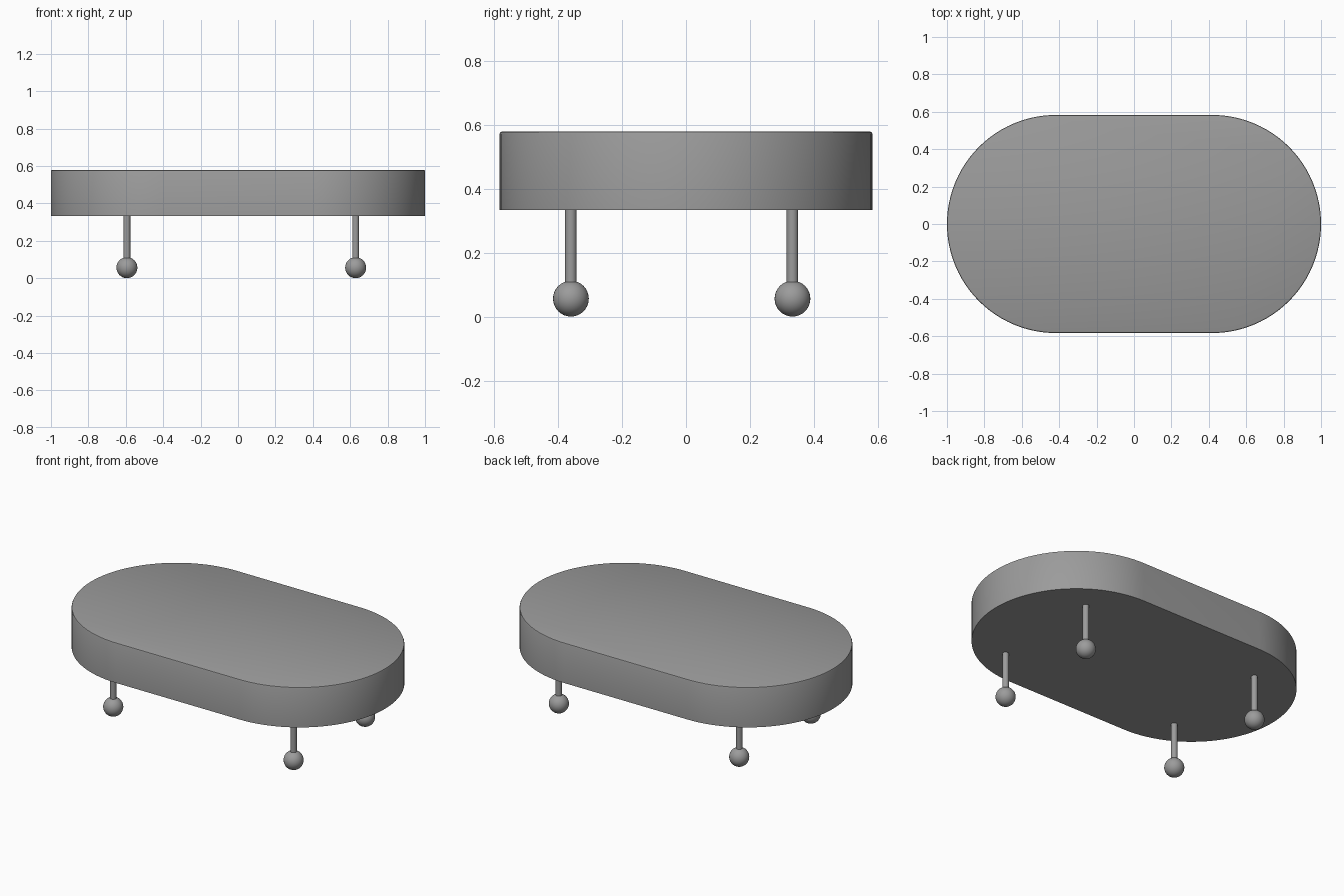
import bpy, bmesh, math

if "Cube" in bpy.data.objects:
    bpy.data.objects.remove(bpy.data.objects["Cube"])

R, CX = 0.583, 0.417          # end radius and end-arc centre of the slab
Z0, Z1 = 0.333, 0.579         # slab underside and top

# Dark grey finish for every part
grey = bpy.data.materials.new("dark_grey")
grey.diffuse_color = (0.33, 0.33, 0.33, 1)
grey.use_nodes = True
grey.node_tree.nodes["Principled BSDF"].inputs["Base Color"].default_value = grey.diffuse_color


def finish(obj):
    obj.data.materials.append(grey)
    bpy.ops.object.select_all(action='DESELECT')
    obj.select_set(True)
    bpy.context.view_layer.objects.active = obj
    bpy.ops.object.shade_smooth_by_angle(angle=math.radians(35))


# Tabletop: extruded stadium outline
bm = bmesh.new()
outline = []
for side, start in ((1, -90), (-1, 90)):
    for i in range(49):
        a = math.radians(start + 180 * i / 48)
        outline.append(bm.verts.new((side * CX + R * math.cos(a), R * math.sin(a), Z0)))
base = bm.faces.new(outline)
ext = bmesh.ops.extrude_face_region(bm, geom=[base], use_keep_orig=True)
bmesh.ops.translate(bm, vec=(0, 0, Z1 - Z0),
                    verts=[g for g in ext['geom'] if isinstance(g, bmesh.types.BMVert)])
bmesh.ops.recalc_face_normals(bm, faces=bm.faces)
# Slightly eased top edge
rim = [e for e in bm.edges if all(v.co.z > Z1 - 1e-4 for v in e.verts)]
bmesh.ops.bevel(bm, geom=rim, offset=0.008, segments=2, profile=0.5, affect='EDGES')
mesh = bpy.data.meshes.new("tabletop")
bm.to_mesh(mesh)
bm.free()
top = bpy.data.objects.new("tabletop", mesh)
bpy.context.collection.objects.link(top)
finish(top)

# Four thin legs with ball feet
for xn, x in (("left", -0.594), ("right", 0.629)):
    for yn, y in (("front", -0.36), ("back", 0.333)):
        bpy.ops.mesh.primitive_cylinder_add(vertices=32, radius=0.018, depth=Z0 - 0.06,
                                            location=(x, y, (Z0 + 0.06) / 2))
        leg = bpy.context.object
        leg.name = f"{yn}_{xn}_leg"
        finish(leg)
        bpy.ops.mesh.primitive_uv_sphere_add(segments=32, ring_count=16, radius=0.056,
                                             location=(x, y, 0.056))
        foot = bpy.context.object
        foot.name = f"{yn}_{xn}_ball_foot"
        finish(foot)
